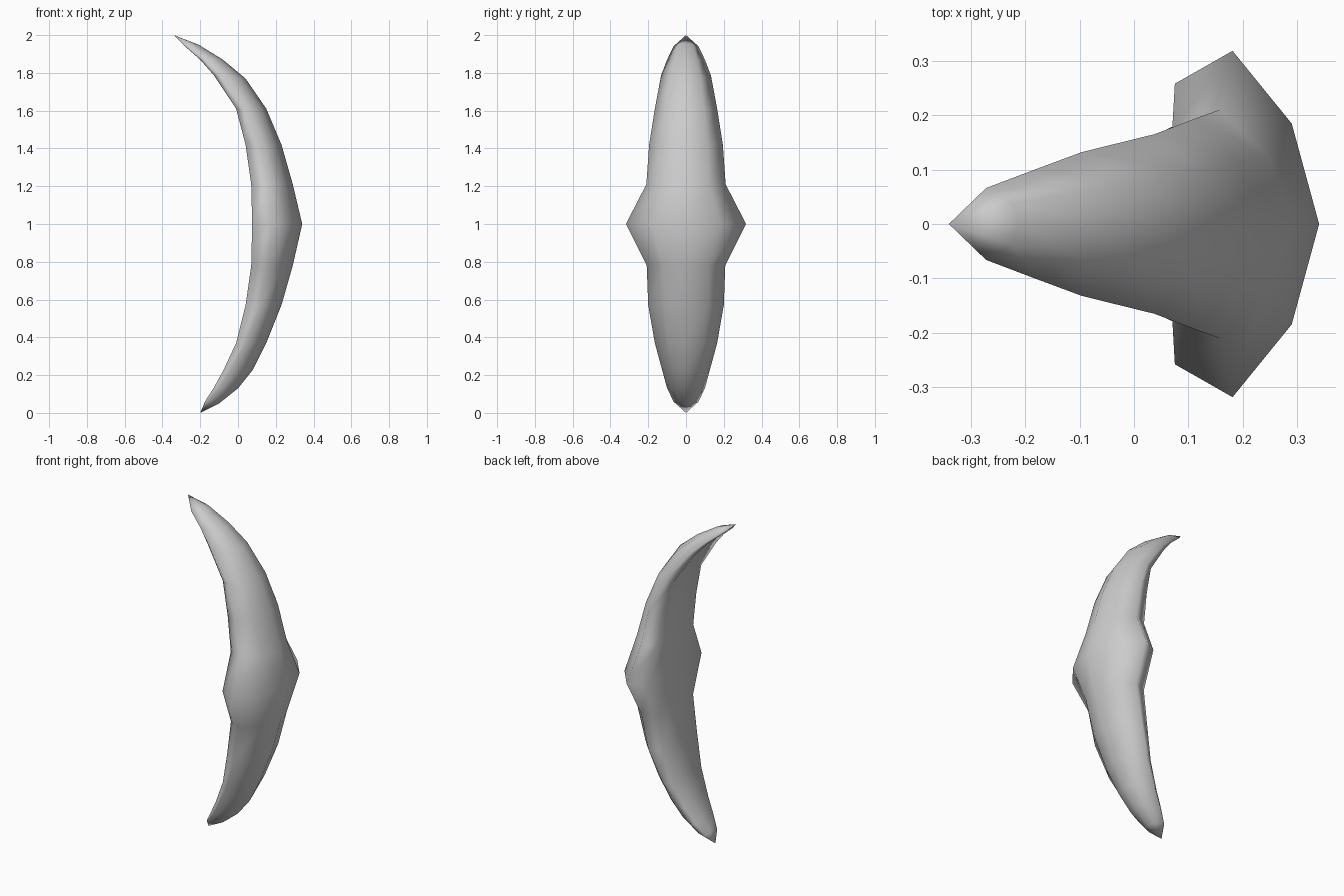
import bpy, bmesh

# Stations along the crescent: outer x, outer z, inner x, inner z, half width, widest point (0 inner .. 1 outer)
stations = [
    (-0.10, 0.05, -0.175, 0.06, 0.065, 0.15),
    (0.00, 0.13, -0.13, 0.13, 0.10, 0.18),
    (0.08, 0.23, -0.08, 0.22, 0.125, 0.22),
    (0.15, 0.37, -0.01, 0.37, 0.165, 0.32),
    (0.23, 0.57, 0.04, 0.57, 0.20, 0.40),
    (0.29, 0.78, 0.07, 0.78, 0.208, 0.40),
    (0.34, 1.00, 0.075, 1.00, 0.318, 0.40),
    (0.29, 1.21, 0.07, 1.21, 0.21, 0.40),
    (0.23, 1.42, 0.04, 1.42, 0.195, 0.40),
    (0.15, 1.61, -0.01, 1.61, 0.165, 0.30),
    (0.04, 1.77, -0.13, 1.79, 0.132, 0.20),
    (-0.08, 1.87, -0.20, 1.87, 0.10, 0.15),
    (-0.21, 1.95, -0.28, 1.94, 0.066, 0.12),
]

bm = bmesh.new()


def section(xo, zo, xi, zi, w, t):
    # Eight-sided section: rounded outside, slightly hollow inside
    half = [(0.81, 0.58), (t, 1.0), (0.0, 0.81)]
    pts = [(1.0, 0.0)] + half + [(0.12, 0.0)] + [(f, -y) for f, y in reversed(half)]
    return [bm.verts.new((xi + (xo - xi) * f, y * w, zi + (zo - zi) * f)) for f, y in pts]


rings = [section(*s) for s in stations]
n = len(rings[0])
for a, b in zip(rings, rings[1:]):
    for i in range(n):
        j = (i + 1) % n
        bm.faces.new((a[i], a[j], b[j], b[i]))

# Pointed ends
for ring, co in ((rings[0], (-0.2, 0, 0)), (rings[-1], (-0.34, 0, 2))):
    tip = bm.verts.new(co)
    for i in range(n):
        bm.faces.new((ring[i], ring[(i + 1) % n], tip))

bmesh.ops.recalc_face_normals(bm, faces=bm.faces[:])
for f in bm.faces:
    f.smooth = True
mesh = bpy.data.meshes.new("crescent_body")
bm.to_mesh(mesh)
bm.free()
bpy.context.collection.objects.link(bpy.data.objects.new("crescent_body", mesh))
